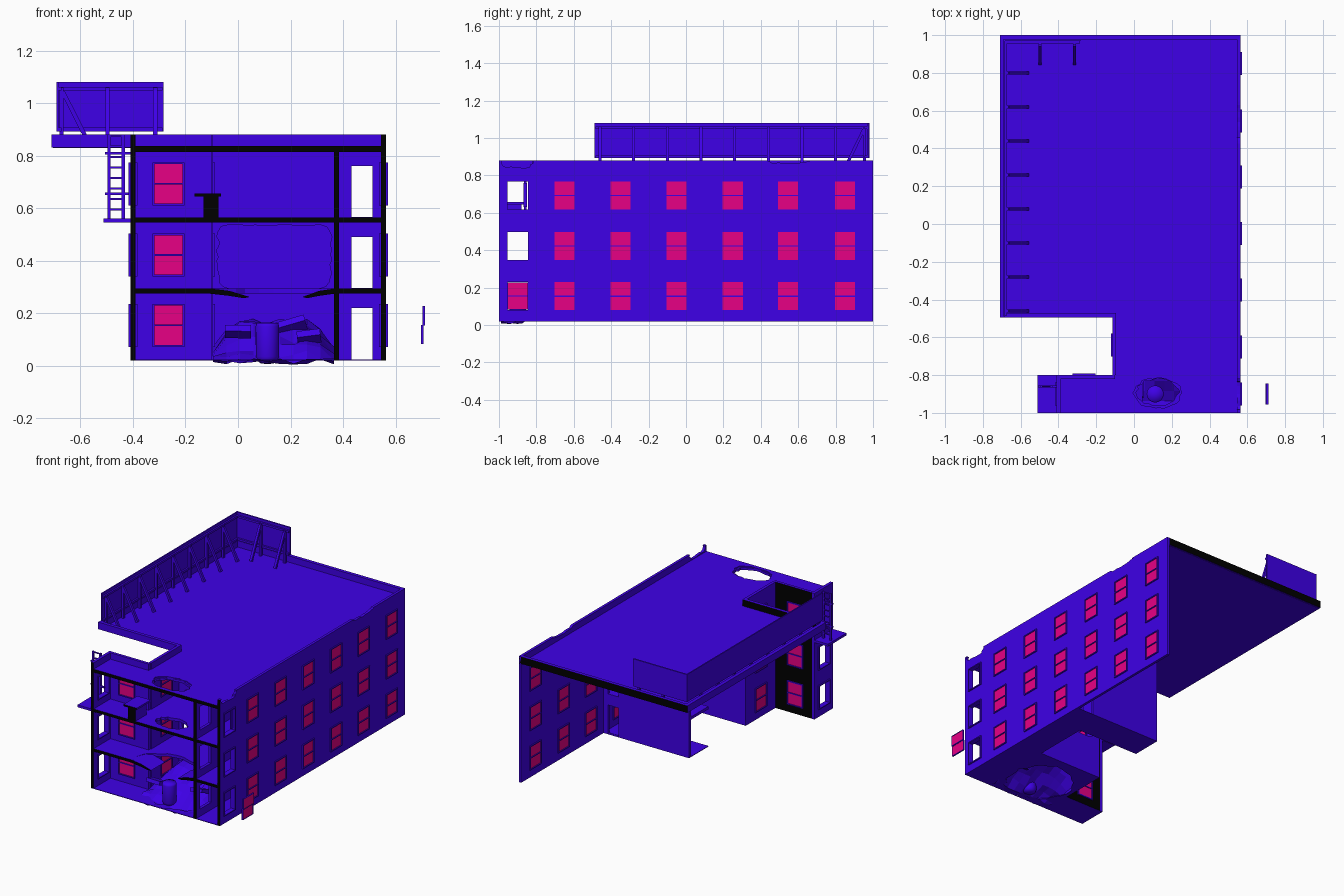
import bpy, bmesh, math, random
from mathutils import Vector, Matrix

if "Cube" in bpy.data.objects:
    bpy.data.objects.remove(bpy.data.objects["Cube"])
random.seed(4)

MATS = []
for n, c in (("violet_blue", (.05, 0, .82)), ("cut_black", (0, 0, 0)),
             ("window_pink", (.82, 0, .24))):
    m = bpy.data.materials.new(n)
    m.diffuse_color = (*c, 1)
    m.use_nodes = True
    m.node_tree.nodes["Principled BSDF"].inputs["Base Color"].default_value = m.diffuse_color
    MATS.append(m)

def front_cut(f):
    # the section plane at the front is black
    return 1 if f.normal.y < -.9 and f.calc_center_median().y < -.985 else f.material_index

def finish(name, bm, rule=None):
    bmesh.ops.remove_doubles(bm, verts=bm.verts, dist=1e-5)
    bmesh.ops.recalc_face_normals(bm, faces=bm.faces)
    if rule:
        for f in bm.faces:
            f.material_index = rule(f)
    me = bpy.data.meshes.new(name)
    bm.to_mesh(me)
    bm.free()
    for m in MATS:
        me.materials.append(m)
    ob = bpy.data.objects.new(name, me)
    bpy.context.collection.objects.link(ob)
    return ob

def cells(bm, axis, p0, p1, us, vs, holes=(), mat=0):
    # plate from p0 to p1 along axis, with rectangular holes (u0, u1, v0, v1)
    us = sorted(set(us) | {h[i] for h in holes for i in (0, 1)})
    vs = sorted(set(vs) | {h[i] for h in holes for i in (2, 3)})
    def full(i, j):
        if not (0 <= i < len(us) - 1 and 0 <= j < len(vs) - 1):
            return False
        u, v = (us[i] + us[i + 1]) / 2, (vs[j] + vs[j + 1]) / 2
        return not any(a < u < b and c < v < d for a, b, c, d in holes)
    cache = {}
    def vert(i, j, p):
        if (i, j, p) not in cache:
            u, v = us[i], vs[j]
            cache[i, j, p] = bm.verts.new({'x': (p, u, v), 'y': (u, p, v), 'z': (u, v, p)}[axis])
        return cache[i, j, p]
    def face(*ks):
        bm.faces.new([vert(*k) for k in ks]).material_index = mat
    for i in range(len(us) - 1):
        for j in range(len(vs) - 1):
            if full(i, j):
                ring = [(i, j), (i + 1, j), (i + 1, j + 1), (i, j + 1)]
                for p in (p0, p1):
                    face(*[(a, b, p) for a, b in ring])
                for k, (di, dj) in enumerate(((0, -1), (1, 0), (0, 1), (-1, 0))):
                    if not full(i + di, j + dj):
                        a, b = ring[k], ring[(k + 1) % 4]
                        face((*a, p0), (*b, p0), (*b, p1), (*a, p1))

def plate(name, axis, p0, p1, us, vs, holes=(), rule=front_cut):
    bm = bmesh.new()
    cells(bm, axis, p0, p1, us, vs, holes)
    return finish(name, bm, rule)

def box(name, x0, x1, y0, y1, z0, z1, rule=front_cut):
    return plate(name, 'z', z0, z1, (x0, x1), (y0, y1), (), rule)

def beam(name, a, b, w):
    a, b = Vector(a), Vector(b)
    bm = bmesh.new()
    rot = (b - a).to_track_quat('Z', 'Y').to_matrix().to_4x4()
    mat = Matrix.Translation((a + b) / 2) @ rot @ Matrix.Diagonal((w, w, (b - a).length, 1))
    bmesh.ops.create_cube(bm, size=1, matrix=mat)
    return finish(name, bm)

def blast(ob, axis, p0, p1, c, r, n=28, power=2, rough=.07):
    # cut a ragged hole through a plate
    bm = bmesh.new()
    rings = [[], []]
    for k in range(n):
        t = 2 * math.pi * k / n
        s = (abs(math.cos(t)) ** power + abs(math.sin(t)) ** power) ** (-1 / power)
        s *= 1 + random.uniform(-rough, rough)
        u, v = c[0] + r[0] * s * math.cos(t), c[1] + r[1] * s * math.sin(t)
        for ring, p in zip(rings, (p0, p1)):
            ring.append(bm.verts.new({'x': (p, u, v), 'y': (u, p, v), 'z': (u, v, p)}[axis]))
    for ring in rings:
        bm.faces.new(ring)
    for k in range(n):
        q = (k + 1) % n
        bm.faces.new((rings[0][k], rings[0][q], rings[1][q], rings[1][k]))
    cut = finish("blast_cutter", bm)
    cut.hide_render = True
    md = ob.modifiers.new("blast", 'BOOLEAN')
    md.operation, md.solver, md.object = 'DIFFERENCE', 'EXACT', cut
    with bpy.context.temp_override(object=ob, active_object=ob):
        bpy.ops.object.modifier_apply(modifier=md.name)
    bpy.data.objects.remove(cut)

LEVELS = (.154, .422, .693)
def opening(u, z):
    return (u - .054, u + .054, z - .075, z + .075)

def window(name, axis, p0, p1, u, z, glazed=True):
    # frame stands proud of the wall on both sides, with two panes almost flush
    bm = bmesh.new()
    a, b, c, d = opening(u, z)
    gaps = [(a, b, c, z - .003), (a, b, z + .003, d)] if glazed else [(a, b, c, d)]
    cells(bm, axis, p0 - .008, p1 + .008, (a - .007, b + .007), (c - .007, d + .007), gaps)
    if glazed:
        for g in gaps:
            for m in (p0 - .002, p1 - .003):
                cells(bm, axis, m, m + .005, g[:2], g[2:], mat=2)
    finish(name, bm)

# right long wall with its windows
YS = (-.9, -.65, -.35, -.05, .25, .545, .85)
wall = plate("right_wall", 'x', .545, .563, (-1, 1), (.02, .88), [opening(y, z) for y in YS for z in LEVELS])
blast(wall, 'x', .5, .6, (-.9, .885), (.08, .042), 28, 4, .12)
blast(wall, 'x', .5, .6, (.54, .885), (.12, .022), 28, 2, .15)
for i, y in enumerate(YS):
    for j, z in enumerate(LEVELS):
        window(f"right_window_{i}_{j}", 'x', .545, .563, y, z, i > 0)
# blown-out sashes hanging outside
for i, (x, z) in enumerate(((.704, .191), (.699, .119))):
    plate(f"loose_sash_{i}", 'x', x, x + .006, (-.954, -.846), (z - .035, z + .035), (), lambda f: 2)
    plate(f"loose_sash_rim_{i}", 'x', x - .002, x + .008, (-.956, -.844), (z - .037, z + .037),
          [(-.952, -.848, z - .033, z + .033)])
box("shard", .55, .556, -.87, -.85, .63, .76)

# front wing: left end wall, black outer back wall, courtyard wall
plate("wing_end_wall", 'x', -.41, -.39, (-1, -.8), (.02, .88), [opening(-.9, z) for z in LEVELS])
plate("wing_back_wall", 'y', -.82, -.8, (-.39, -.1), (.02, .88), [opening(-.265, z) for z in LEVELS],
      lambda f: 1 if f.normal.y > .9 else 0)
plate("courtyard_wall", 'x', -.115, -.095, (-.8, -.48), (.02, .88), [opening(-.64, z) for z in LEVELS])
for j, z in enumerate(LEVELS):
    window(f"wing_end_frame_{j}", 'x', -.41, -.39, -.9, z, False)
    window(f"wing_back_window_{j}", 'y', -.82, -.8, -.265, z)
    window(f"courtyard_window_{j}", 'x', -.115, -.095, -.64, z)

# corridor partition, room back wall and cross wall with doorways
plate("corridor_partition", 'x', .365, .385, (-1, .1), (.02, .82),
      [(-.96, -.84, z - .08, z + .08) for z in LEVELS])
back = plate("room_back_wall", 'y', -.5, -.48, (-.1, .367), (.02, .82))
blast(back, 'y', -.6, -.4, (.14, .413), (.215, .123), 56, 9, .03)
plate("cross_wall", 'y', .09, .11, (-.1, .55), (.02, .83),
      [(.432, .513, a, b) for a, b in ((.022, .22), (.296, .49), (.566, .76))])

# floors, blasted through by the falling shell
def floor(name, z0, z1, rule=front_cut):
    return plate(name, 'z', z0, z1, (-.405, .55), (-1, .095),
                 [(-.405, -.1, -.805, .095), (-.1, .37, -.485, -.1)], rule)
blast(floor("ground_floor", .02, .024, None), 'z', -.1, .1, (.13, -.77), (.21, .215))
blast(floor("second_floor", .275, .294), 'z', .2, .35, (.135, -.95), (.235, .16))
blast(floor("third_floor", .546, .565), 'z', .5, .6, (.125, -.89), (.11, .07))
blast(floor("top_ceiling", .815, .831), 'z', .78, .9, (.125, -.895), (.125, .08))

# sagging ends of the broken second floor
for side, (x0, x1) in enumerate(((-.11, .045), (.372, .245))):
    bm = bmesh.new()
    ring = []
    for y in (-1, -.85):
        ring.append([bm.verts.new((x0 + (x1 - x0) * t, y, z - .025 * t ** 1.5))
                     for t, z in ((0, .275), (.5, .275), (.85, .277), (1, .287), (.5, .294), (0, .294))])
        bm.faces.new(ring[-1])
    for k in range(6):
        q = (k + 1) % 6
        bm.faces.new((ring[0][k], ring[0][q], ring[1][q], ring[1][k]))
    finish(f"sagging_floor_{side}", bm, front_cut)

# roof deck and parapets, open towards the courtyard
roof = plate("roof_deck", 'z', .83, .837, (-.705, .55), (-1, .99),
             [(-.705, -.405, -1, -.485), (-.405, -.1, -.805, -.485)])
blast(roof, 'z', .8, .9, (.125, -.895), (.13, .082), 28, 2.4)
rear = lambda f: 1 if f.normal.y > .9 else 0
box("back_parapet", -.71, .563, .976, 1, .832, .88, rear)
box("left_parapet", -.71, -.686, -.495, .98, .832, .88)
box("yard_parapet", -.71, -.095, -.495, -.472, .832, .88, rear)

# broken counter on the third floor
box("counter_body", -.132, -.075, -1, -.88, .564, .648)
box("counter_top", -.165, -.065, -1, -.85, .645, .657)

# rubble heap in the crater
bm = bmesh.new()
N = 9
bmesh.ops.create_grid(bm, x_segments=N, y_segments=N, size=.5)
for v in bm.verts:
    u, w = v.co.x + .5, v.co.y + .5
    edge = min(1, 4 * min(u, 1 - u) + .3)
    h = .012 + .15 * min(1, max(0, w - .1) * 1.6) * edge + random.uniform(-.012, .018)
    v.co = (-.095 + .46 * u, -.99 + .48 * w, max(0, h))
finish("rubble_heap", bm)
for i, (x, y, z, l) in enumerate(((0, -.88, .13, .1), (.2, -.72, .15, .12), (.27, -.8, .11, .09))):
    bm = bmesh.new()
    rot = Matrix.Rotation(random.uniform(-.35, .35), 4, 'Y') @ Matrix.Rotation(random.uniform(-.5, .5), 4, 'X')
    bmesh.ops.create_cube(bm, size=1, matrix=Matrix.Translation((x, y, z)) @ rot @ Matrix.Diagonal((l, .08, .025, 1)))
    finish(f"rubble_slab_{i}", bm)

# unexploded shell, turned round its axis
bm = bmesh.new()
prof = [bm.verts.new((.112 + r, -.9, z)) for r, z in
        ((0, .006), (.025, .009), (.038, .018), (.044, .035), (.045, .15), (.041, .163), (0, .165))]
bmesh.ops.spin(bm, geom=prof + [bm.edges.new(p) for p in zip(prof, prof[1:])], cent=(.112, -.9, 0),
               axis=(0, 0, 1), angle=2 * math.pi, steps=24)
for f in bm.faces:
    f.smooth = True
finish("fallen_shell", bm)

# balcony and roof ladder on the wing end
box("balcony", -.512, -.405, -1, -.8, .545, .561, None)
for x in (-.492, -.437):
    beam("ladder_rail", (x, -.86, .56), (x, -.86, .88), .012)
for k in range(8):
    beam("ladder_rung", (-.492, -.86, .595 + .04 * k), (-.437, -.86, .595 + .04 * k), .007)
for z in (.655, .81):
    beam("ladder_bracket", (-.507, -.86, z), (-.405, -.86, z), .01)

# rooftop hoarding: two framed panels with braced posts
box("left_panel", -.692, -.684, -.49, .98, .893, 1.08)
box("back_panel", -.692, -.284, .968, .978, .893, 1.08)
for z in (.9, 1.055):
    beam("left_rail", (-.68, -.485, z), (-.68, .97, z), .014)
    beam("back_rail", (-.68, .962, z), (-.287, .962, z), .014)
for k in range(8):
    y = -.46 + .18 * k
    beam("left_post", (-.672, y, .835), (-.672, y, 1.06), .016)
    beam("left_brace", (-.668, y, 1.045), (-.563, y, .838), .016)
for x in (-.497, -.315):
    beam("back_post", (x, .955, .835), (x, .955, 1.06), .016)
    beam("back_brace", (x, .95, 1.045), (x, .85, .838), .016)
